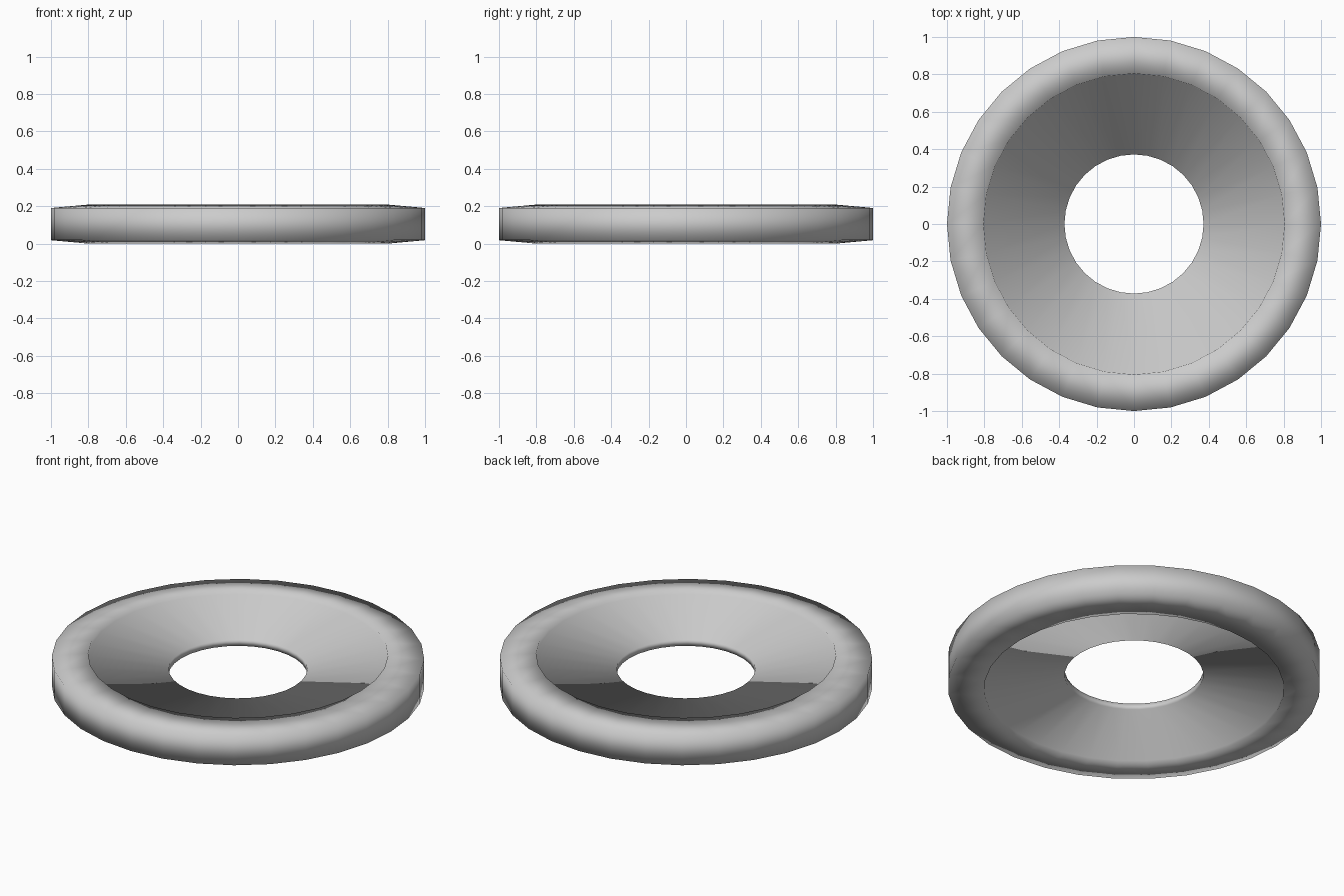
import bpy, bmesh
from math import pi
from mathutils import Vector

if "Cube" in bpy.data.objects:
    bpy.data.objects.remove(bpy.data.objects["Cube"])

SIDES = 32

# Upper half of the cross-section (radius, height above mid-plane):
# hole edge, dished web, small inner rim step, rim top, outer wall
MID = 0.104
half = [(0.372, 0.018), (0.803, 0.088), (0.805, 0.104), (1.0, 0.086)]
profile = half + [(r, -h) for r, h in reversed(half)]

# Revolve the closed cross-section into a washer-like ring
bm = bmesh.new()
verts = [bm.verts.new((r, 0, MID + h)) for r, h in profile]
edges = [bm.edges.new((verts[i], verts[(i + 1) % len(verts)])) for i in range(len(verts))]
bmesh.ops.spin(bm, geom=verts + edges, cent=Vector((0, 0, 0)), axis=Vector((0, 0, 1)),
               angle=2 * pi, steps=SIDES, use_merge=False)
bmesh.ops.remove_doubles(bm, verts=bm.verts[:], dist=1e-4)
bmesh.ops.recalc_face_normals(bm, faces=bm.faces[:])

# Fully smooth shading gives the soft rounded look
for f in bm.faces:
    f.smooth = True

mesh = bpy.data.meshes.new("rimmed_ring")
bm.to_mesh(mesh)
bm.free()
ring = bpy.data.objects.new("rimmed_ring", mesh)
bpy.context.collection.objects.link(ring)
